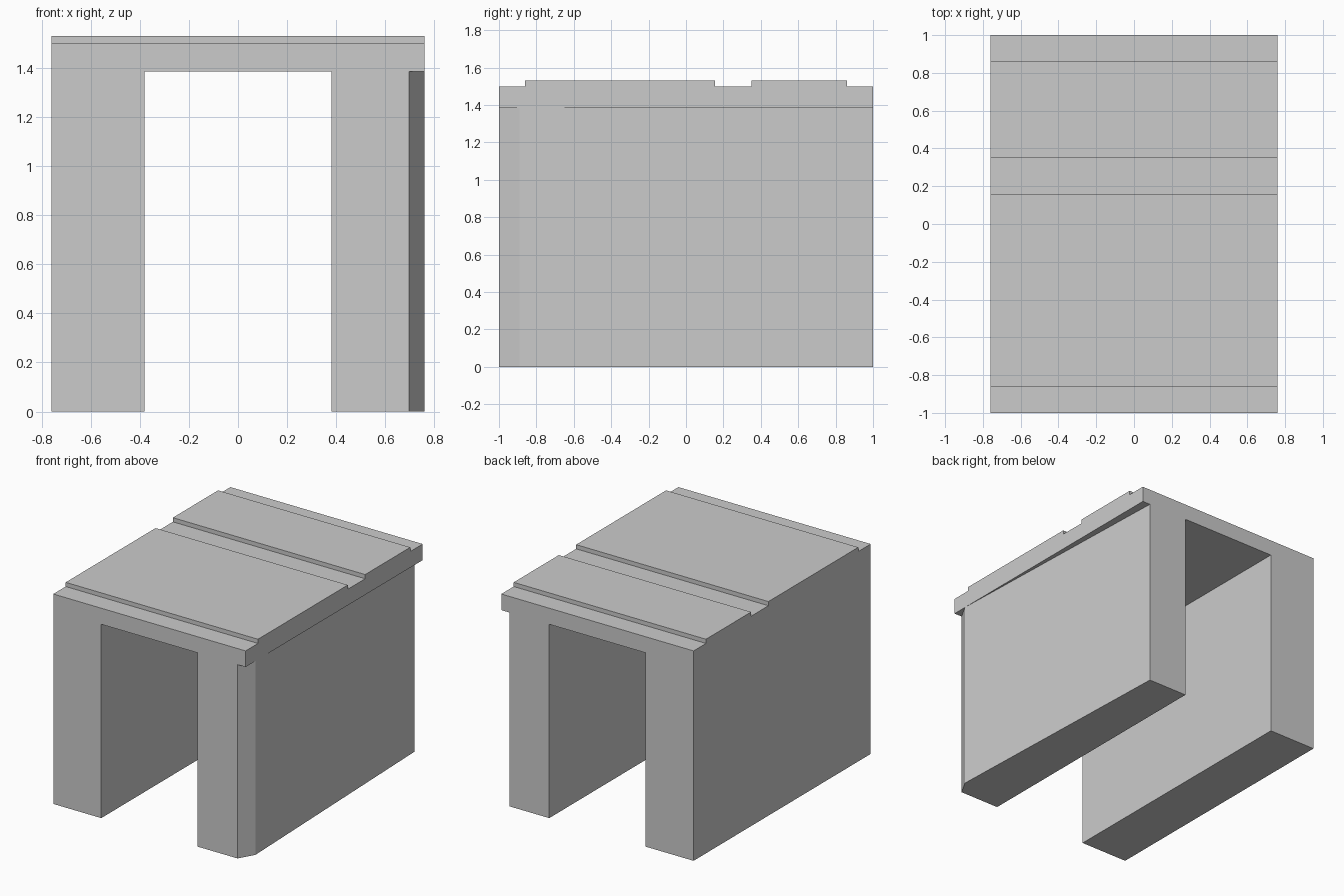
import bpy, bmesh
from mathutils import Vector

if "Cube" in bpy.data.objects:
    bpy.data.objects.remove(bpy.data.objects["Cube"])

W, INNER, CEIL, DECK, TOP = 0.76, 0.381, 1.385, 1.50, 1.53


def prism(name, points, extrude):
    """Extrude a planar outline into a closed solid."""
    bm = bmesh.new()
    face = bm.faces.new([bm.verts.new(p) for p in points])
    ext = bmesh.ops.extrude_face_region(bm, geom=[face], use_keep_orig=True)
    verts = [v for v in ext["geom"] if isinstance(v, bmesh.types.BMVert)]
    bmesh.ops.translate(bm, verts=verts, vec=extrude)
    bmesh.ops.recalc_face_normals(bm, faces=bm.faces)
    mesh = bpy.data.meshes.new(name)
    bm.to_mesh(mesh)
    bm.free()
    obj = bpy.data.objects.new(name, mesh)
    bpy.context.collection.objects.link(obj)
    return obj


def cut(target, cutter):
    """Subtract the cutter, then discard it."""
    cutter.hide_render = True
    mod = target.modifiers.new("cut", 'BOOLEAN')
    mod.operation, mod.solver, mod.object = 'DIFFERENCE', 'EXACT', cutter
    bpy.context.view_layer.objects.active = target
    bpy.ops.object.modifier_apply(modifier=mod.name)
    bpy.data.objects.remove(cutter)


# Body: side profile with the stepped roof, extruded across the width
side = [(-1, 0), (1, 0), (1, DECK)]
for lo, hi in ((0.35, 0.86), (-0.86, 0.155)):
    side += [(hi, DECK), (hi, TOP), (lo, TOP), (lo, DECK)]
side.append((-1, DECK))
body = prism("archway_body", [(-W, y, z) for y, z in side], (2 * W, 0, 0))

# Passage running front to back
cut(body, prism("passage_cutter",
                [(-INNER, -1.2, -0.1), (INNER, -1.2, -0.1),
                 (INNER, -1.2, CEIL), (-INNER, -1.2, CEIL)], (0, 2.4, 0)))

# Right wall: short front bevel and long rearward taper below the roof slab
front, ridge, back = Vector((0.697, -1)), Vector((W, -0.89)), Vector((0.697, 1))
for p, q in ((front, ridge), (ridge, back)):
    a, b = p - (q - p), q + (q - p)
    outline = [(x, y, -0.1) for x, y in (a, (1.2, a.y), (1.2, b.y), b)]
    cut(body, prism("wall_cutter", outline, (0, 0, CEIL + 0.1)))
